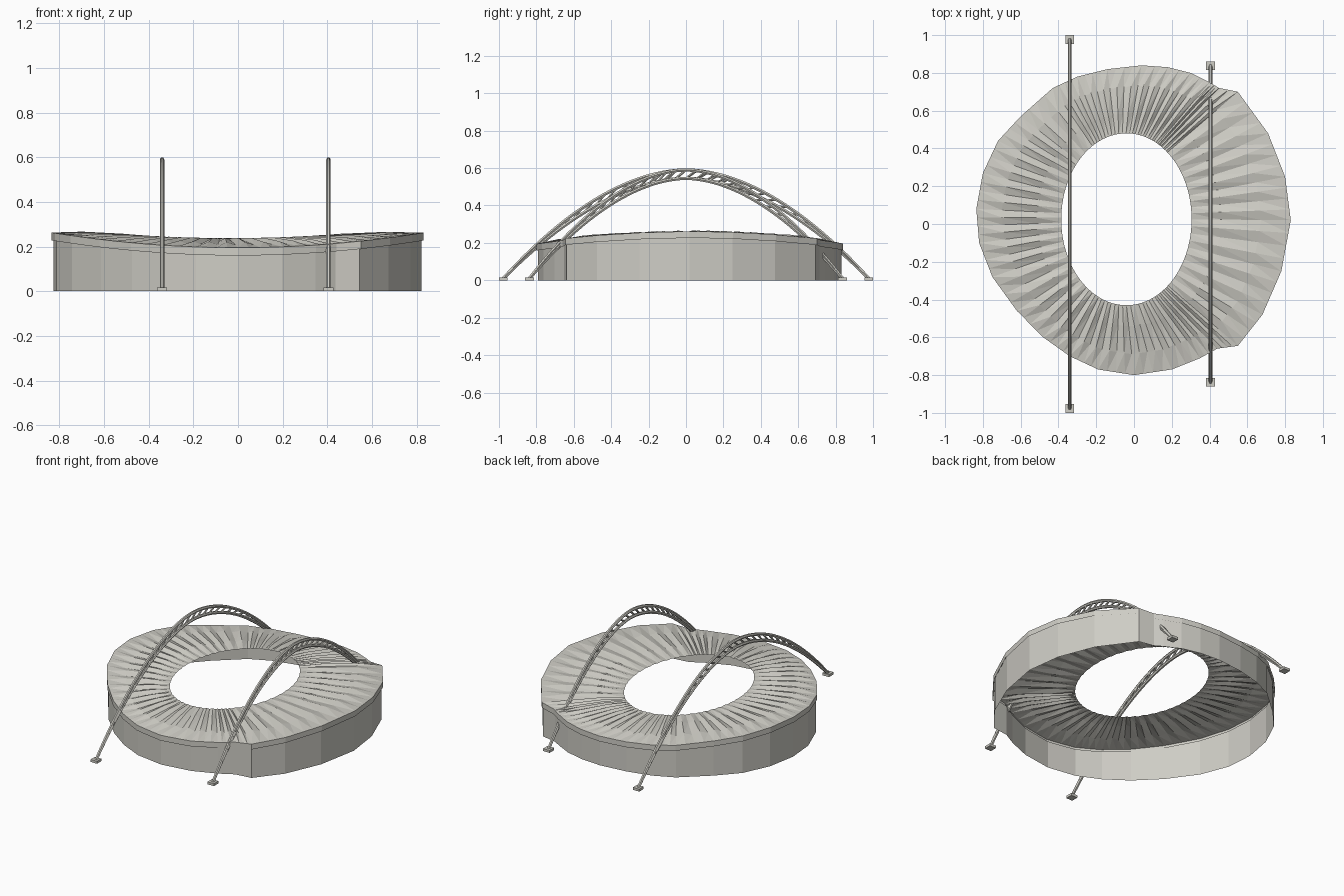
import bpy
import bmesh
import math
from mathutils import Vector

default_cube = bpy.data.objects.get("Cube")
if default_cube:
    bpy.data.objects.remove(default_cube, do_unlink=True)

# One pale concrete colour for everything
concrete = bpy.data.materials.new("pale_concrete")
colour = (0.62, 0.61, 0.56, 1)
concrete.diffuse_color = colour
concrete.use_nodes = True
concrete.node_tree.nodes["Principled BSDF"].inputs["Base Color"].default_value = colour

# Plan of the roof edge, anticlockwise, with the two notched corners
PLAN = [(.83, .02), (.8, .25), (.71, .48), (.55, .7), (.45, .72), (.4, .75),
        (.3, .8), (.18, .83), (.04, .84), (-.14, .82), (-.3, .78), (-.43, .72),
        (-.6, .57), (-.72, .44), (-.8, .27), (-.835, .08), (-.82, -.1),
        (-.75, -.28), (-.62, -.46), (-.48, -.6), (-.34, -.7), (-.19, -.77),
        (0, -.8), (.2, -.77), (.35, -.71), (.44, -.66), (.55, -.645),
        (.68, -.48), (.78, -.25)]
SUBDIVISIONS = 4
FASCIA = 0.035


def rim_height(x):
    """The roof edge dips at the front and back and rises at the sides."""
    return 0.195 + 0.067 * (x / 0.83) ** 2


def subdivided_plan():
    corners = [Vector(point) for point in PLAN]
    points = []
    for index, start in enumerate(corners):
        end = corners[(index + 1) % len(corners)]
        points += [start.lerp(end, step / SUBDIVISIONS) for step in range(SUBDIVISIONS)]
    return points


def finish(name, bm):
    mesh = bpy.data.meshes.new(name)
    bm.to_mesh(mesh)
    bm.free()
    mesh.materials.append(concrete)
    obj = bpy.data.objects.new(name, mesh)
    bpy.context.collection.objects.link(obj)
    return obj


def loft(name, rings, triangles=False):
    """Skin a list of closed rings, each with the same number of points."""
    bm = bmesh.new()
    loops = [[bm.verts.new(point) for point in ring] for ring in rings]
    count = len(loops[0])
    for lower, upper in zip(loops, loops[1:]):
        for i in range(count):
            j = (i + 1) % count
            if triangles:
                bm.faces.new((lower[i], lower[j], upper[j]))
                bm.faces.new((lower[i], upper[j], upper[i]))
            else:
                bm.faces.new((lower[i], lower[j], upper[j], upper[i]))
    return finish(name, bm)


plan = subdivided_plan()


def opening_point(outer):
    """Matching point on the oval opening."""
    angle = math.atan2(outer.y - 0.02, outer.x)
    return Vector((-0.04 + 0.345 * math.cos(angle), 0.025 + 0.455 * math.sin(angle)))


def roof_ring(fraction, pleat):
    ring = []
    for index, outer in enumerate(plan):
        flat = outer.lerp(opening_point(outer), fraction)
        height = rim_height(outer.x) * (1 - fraction) + 0.237 * fraction
        height += 0.03 * fraction * (1 - fraction)
        height += pleat if index % 2 else -pleat
        ring.append((flat.x, flat.y, height))
    return ring


# Pleated roof ring, with a fascia hanging from its edge
loft("pleated_roof", [roof_ring(0, 0), roof_ring(0.3, 0.006),
                      roof_ring(0.7, 0.007), roof_ring(1, 0.002)], triangles=True)
loft("roof_fascia", [[(p.x, p.y, rim_height(p.x) - FASCIA) for p in plan],
                     [(p.x, p.y, rim_height(p.x)) for p in plan]])

# Thin outer wall set just inside the fascia, open underneath
inset = [p * 0.99 for p in plan]
loft("outer_wall", [[(p.x, p.y, 0) for p in inset],
                    [(p.x, p.y, rim_height(p.x) - FASCIA / 2) for p in inset]])


def tubes(name, paths, radius):
    """Round bars along several paths, joined in one mesh."""
    curve = bpy.data.curves.new(name, "CURVE")
    curve.dimensions = "3D"
    curve.bevel_depth = radius
    curve.bevel_resolution = 1
    curve.use_fill_caps = True
    for path in paths:
        spline = curve.splines.new("POLY")
        spline.points.add(len(path) - 1)
        for point, position in zip(spline.points, path):
            point.co = (*position, 1)
    curve.materials.append(concrete)
    obj = bpy.data.objects.new(name, curve)
    bpy.context.collection.objects.link(obj)
    bpy.ops.object.select_all(action="DESELECT")
    obj.select_set(True)
    bpy.context.view_layer.objects.active = obj
    bpy.ops.object.convert(target="MESH")
    bpy.ops.object.shade_smooth_by_angle()


def pad(name, x, y):
    bm = bmesh.new()
    bmesh.ops.create_cube(bm, size=1)
    bmesh.ops.scale(bm, vec=(0.046, 0.046, 0.016), verts=bm.verts)
    bmesh.ops.translate(bm, vec=(x, y, 0.008), verts=bm.verts)
    finish(name, bm)


def arch(side, x, span):
    """Flat truss arch: two chords that meet at the feet, with a lattice."""
    def top(t):
        return Vector((x, span * t, 0.01 + 0.58 * (1 - abs(t) ** 1.85)))

    def bottom(t):
        point = top(t)
        point.z -= 0.045 * (1 - t * t)
        return point

    steps = [i / 24 for i in range(-24, 25)]
    tubes(side + "_arch_chords", [[top(t) for t in steps], [bottom(t) for t in steps]], 0.01)
    bays = [i / 16 for i in range(-13, 13)]
    tubes(side + "_arch_lattice", [[bottom(t), top(t + 1 / 16)] for t in bays], 0.006)
    for end, sign in (("front", -1), ("back", 1)):
        pad(side + "_" + end + "_footing", x, sign * span)


# The long arch and the shorter one
arch("right", -0.34, 0.977)
arch("left", 0.405, 0.837)
